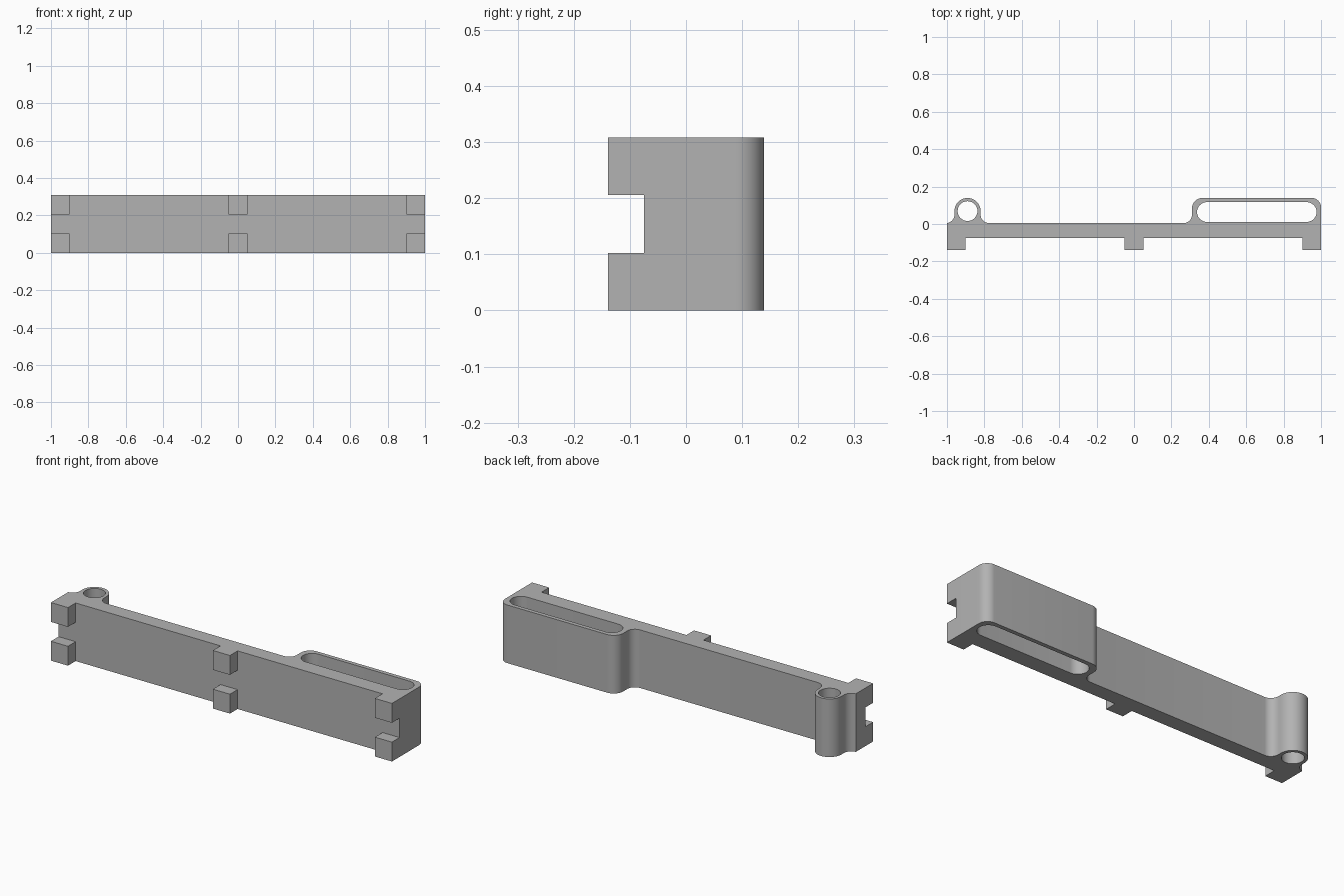
import bpy
import bmesh
from math import cos, sin, radians

HEIGHT = 0.308
FRONT, BACK, LUG_FRONT = -0.075, 0.005, -0.139

cube = bpy.data.objects.get("Cube")
if cube:
    bpy.data.objects.remove(cube, do_unlink=True)

grey = bpy.data.materials.new("plain_grey")
grey.use_nodes = True
colour = (0.45, 0.45, 0.45, 1)
grey.diffuse_color = colour
grey.node_tree.nodes["Principled BSDF"].inputs["Base Color"].default_value = colour


def arc(cx, cy, r, start, end, steps=12):
    angles = [radians(start + (end - start) * i / steps) for i in range(steps + 1)]
    return [(cx + r * cos(a), cy + r * sin(a)) for a in angles]


def extrude_outlines(name, outlines):
    """Fill outlines (later ones are holes) and extrude them upwards."""
    curve = bpy.data.curves.new(name, "CURVE")
    curve.dimensions = "2D"
    curve.fill_mode = "BOTH"
    curve.extrude = HEIGHT / 2
    for points in outlines:
        spline = curve.splines.new("POLY")
        spline.points.add(len(points) - 1)
        for p, (x, y) in zip(spline.points, points):
            p.co = (x, y, 0, 1)
        spline.use_cyclic_u = True
    helper = bpy.data.objects.new(name + "_outline", curve)
    bpy.context.collection.objects.link(helper)
    bpy.context.view_layer.update()
    graph = bpy.context.evaluated_depsgraph_get()
    mesh = bpy.data.meshes.new_from_object(helper.evaluated_get(graph))
    bpy.data.objects.remove(helper, do_unlink=True)
    bm = bmesh.new()
    bm.from_mesh(mesh)
    bmesh.ops.remove_doubles(bm, verts=bm.verts, dist=0.0001)
    bmesh.ops.translate(bm, verts=bm.verts, vec=(0, 0, HEIGHT / 2))
    bmesh.ops.recalc_face_normals(bm, faces=bm.faces)
    bm.to_mesh(mesh)
    bm.free()
    mesh.materials.clear()
    mesh.materials.append(grey)
    obj = bpy.data.objects.new(name, mesh)
    bpy.context.collection.objects.link(obj)
    return obj


# Bar with slotted loop and round eye, traced anticlockwise
body = [(-1, FRONT), (1, FRONT)]
body += arc(0.95, 0.089, 0.05, 0, 90)
body += arc(0.365, 0.084, 0.055, 90, 180)
body += arc(0.265, 0.05, 0.045, 0, -90)
body += arc(-0.775, 0.05, 0.045, 270, 180)
body += arc(-0.89, 0.069, 0.07, 0, 180, 32)
body += arc(-1.005, 0.05, 0.045, 0, -83)

# Through holes
slot = arc(0.923, 0.064, 0.053, -90, 90, 20) + arc(0.39, 0.064, 0.053, 90, 270, 20)
eye = arc(-0.89, 0.069, 0.053, 0, 348.75, 31)

bar = extrude_outlines("bar", [body, slot, eye])
bpy.ops.object.select_all(action="DESELECT")
bpy.context.view_layer.objects.active = bar
bar.select_set(True)
bpy.ops.object.shade_smooth_by_angle(angle=radians(30))

# Upper and lower rows of square lugs on the front
lug_height = HEIGHT / 3
for row, z in (("lower", lug_height / 2), ("upper", HEIGHT - lug_height / 2)):
    for side, x in (("right", -0.95), ("middle", 0), ("left", 0.95)):
        bpy.ops.mesh.primitive_cube_add(size=1, location=(x, (FRONT + LUG_FRONT) / 2, z))
        lug = bpy.context.object
        lug.name = f"{row}_{side}_lug"
        lug.scale = (0.1, FRONT - LUG_FRONT, lug_height)
        lug.data.materials.append(grey)
